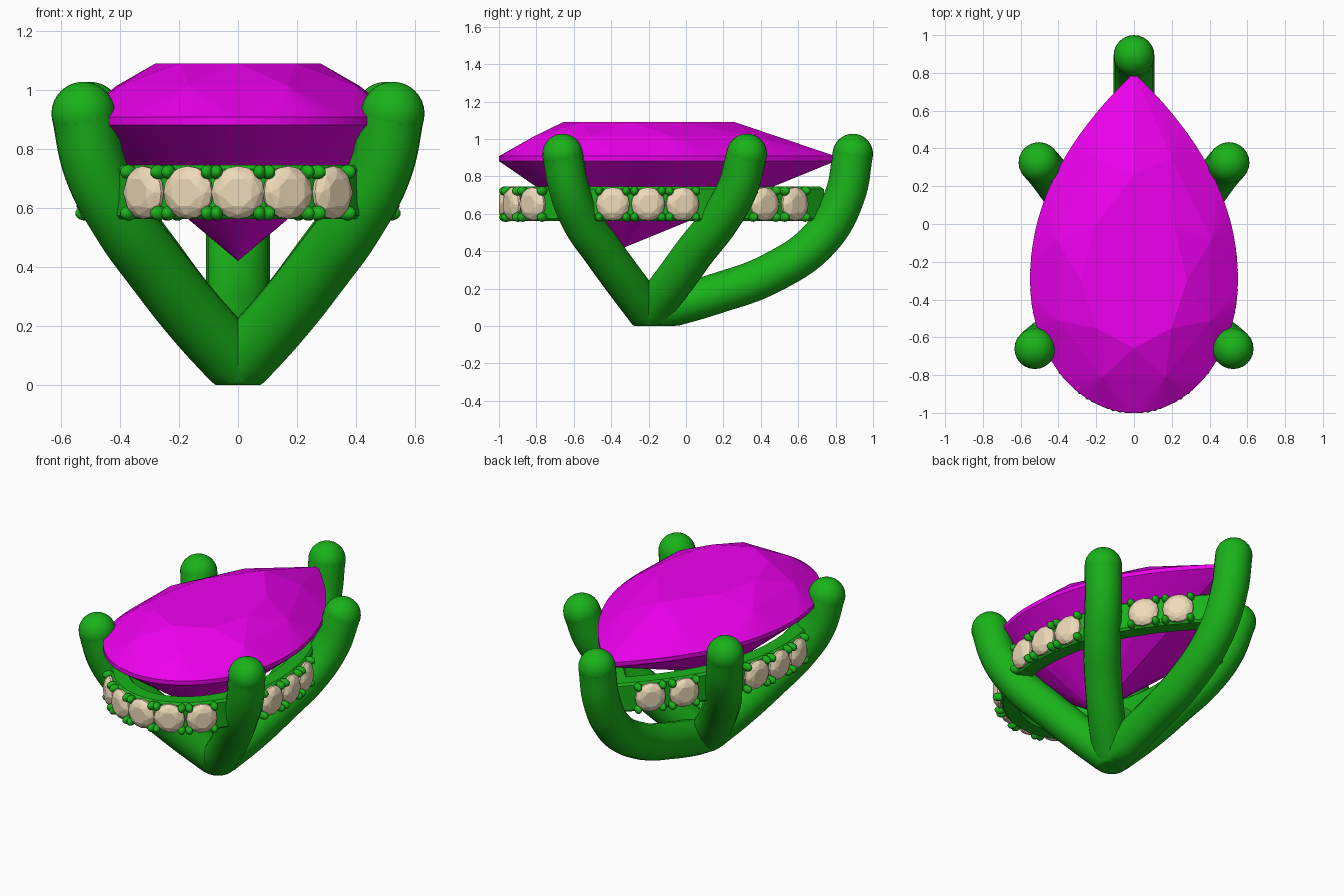
import bpy, bmesh, math
from mathutils import Vector, Matrix

if "Cube" in bpy.data.objects:
    bpy.data.objects.remove(bpy.data.objects["Cube"])


def material(name, rgb):
    m = bpy.data.materials.new(name)
    m.diffuse_color = (*rgb, 1)
    m.use_nodes = True
    m.node_tree.nodes["Principled BSDF"].inputs["Base Color"].default_value = m.diffuse_color
    return m


GREEN = material("green_metal", (0.01, 0.45, 0.01))
MAGENTA = material("magenta_gem", (0.85, 0.0, 0.85))
TAN = material("tan_stone", (0.85, 0.70, 0.48))


def finish(name, bm, mat, smooth=None):
    bmesh.ops.recalc_face_normals(bm, faces=bm.faces)
    me = bpy.data.meshes.new(name)
    bm.to_mesh(me)
    bm.free()
    me.materials.append(mat)
    ob = bpy.data.objects.new(name, me)
    bpy.context.collection.objects.link(ob)
    if smooth:
        bpy.ops.object.select_all(action='DESELECT')
        bpy.context.view_layer.objects.active = ob
        ob.select_set(True)
        bpy.ops.object.shade_smooth_by_angle(angle=math.radians(smooth))
    return ob


# Pear outline: a runs 0..1 counter-clockwise from the right, tip at a = 0.25
def outline(a, inset=0.0):
    a %= 1
    if a < 0.5:
        u = 1 - abs(1 - 4 * a)
        x = 0.55 * (1 - u ** 2.1) * (1 if a < 0.25 else -1)
        y = 1.1 * u * (1 - inset * 1.41 / 1.1)
    else:
        x = 0.55 * math.cos(2 * math.pi * a)
        y = 0.7 * math.sin(2 * math.pi * a) * (1 - inset / 0.7)
    return Vector((x * (1 - inset / 0.55), y - 0.3, 0))


def angle_at(y):
    if y > -0.3:
        return (y + 0.3) / 4.4
    return 1 - math.asin(min(1, (-0.3 - y) / 0.7)) / (2 * math.pi)


def hull(bm, pts):
    vs = [bm.verts.new(p) for p in pts]
    r = bmesh.ops.convex_hull(bm, input=vs)
    junk = {v for v in r["geom_interior"] + r["geom_unused"]
            if isinstance(v, bmesh.types.BMVert)}
    bmesh.ops.delete(bm, geom=list(junk), context='VERTS')


# Large pear gem: rings of (count, phase, scale, height) hulled into facets
centre = Vector((0, -0.3, 0))
pts = [Vector((0, -0.33, 0.42))]
for n, phase, s, z in ((8, 0, 0.51, 1.09), (8, 0.5, 0.79, 1.015), (96, 0, 1, 0.908),
                       (96, 0, 1, 0.882), (8, 0.5, 0.6, 0.69)):
    for k in range(n):
        p = centre + (outline((k + phase) / n) - centre) * s
        pts.append(Vector((p.x, p.y, z)))
bm = bmesh.new()
hull(bm, pts)
finish("pear_gem", bm, MAGENTA)

# Band under the gem: rounded rectangular section swept along the outline
section = [(0.045, 0.575), (0.045, 0.732), (0.058, 0.745), (0.14, 0.745),
           (0.15, 0.735), (0.15, 0.575), (0.14, 0.562), (0.058, 0.562)]
bm = bmesh.new()
N = 96
rings = [[bm.verts.new(outline(i / N, d) + Vector((0, 0, z))) for d, z in section]
         for i in range(N)]
for i in range(N):
    r, q = rings[i], rings[(i + 1) % N]
    for j in range(8):
        k = (j + 1) % 8
        bm.faces.new((r[j], r[k], q[k], q[j]))
finish("stone_band", bm, GREEN, 40)

# Small stones facing outward, each with four holding beads
stones, beads = bmesh.new(), bmesh.new()
spots = [(-1.0, 1)] + [(y, s) for s in (1, -1)
                       for y in (-0.96, -0.845, -0.395, -0.2, -0.01, 0.44, 0.605)]
for y, side in spots:
    a = angle_at(y)
    t = (outline(a + 0.002) - outline(a - 0.002)).normalized()
    p = outline(a)
    t.x *= side
    p.x *= side
    n = Vector((t.y, -t.x, 0)) * side
    up = Vector((0, 0, 1))
    frame = Matrix((t, up, n)).transposed().to_4x4()
    frame.translation = p - n * 0.03 + Vector((0, 0, 0.652))
    pts = [frame @ Vector((0, 0, -0.09))]
    for count, phase, r, h in ((8, 0.5, 0.05, 0.03), (8, 0, 0.075, 0.019),
                               (16, 0, 0.09, 0.0), (16, 0, 0.09, -0.012)):
        for k in range(count):
            w = 2 * math.pi * (k + phase) / count
            pts.append(frame @ Vector((r * math.cos(w), r * math.sin(w), h)))
    hull(stones, pts)
    for sx in (-1, 1):
        for sz in (-1, 1):
            m = frame @ Matrix.Translation((sx * 0.073, sz * 0.07, -0.005)) \
                @ Matrix.Diagonal((0.022, 0.025, 0.034, 1))
            bmesh.ops.create_uvsphere(beads, u_segments=14, v_segments=10, radius=1, matrix=m)
finish("small_stones", stones, TAN)
finish("stone_beads", beads, GREEN, 60)


# Prongs: tapered-free round tubes from the base, with ball ends
def prong(name, path):
    cu = bpy.data.curves.new(name, 'CURVE')
    cu.dimensions = '3D'
    cu.bevel_depth = 0.108
    cu.bevel_resolution = 6
    cu.resolution_u = 8
    sp = cu.splines.new('BEZIER')
    sp.bezier_points.add(len(path) - 1)
    for b, co in zip(sp.bezier_points, path):
        b.co = co
        b.handle_left_type = b.handle_right_type = 'AUTO'
    tmp = bpy.data.objects.new(name + "_path", cu)
    bpy.context.collection.objects.link(tmp)
    bpy.context.view_layer.update()
    me = bpy.data.meshes.new_from_object(tmp.evaluated_get(bpy.context.evaluated_depsgraph_get()))
    bm = bmesh.new()
    bm.from_mesh(me)
    bpy.data.objects.remove(tmp)
    bpy.data.meshes.remove(me)
    for end in (path[0], path[-1]):
        bmesh.ops.create_uvsphere(bm, u_segments=24, v_segments=16, radius=0.108,
                                  matrix=Matrix.Translation(end))
    # flat foot
    for v in bm.verts:
        v.co.z = max(v.co.z, 0)
    finish(name, bm, GREEN, 50)


base = (0, -0.2, 0.07)
front = [(0.15, -0.325, 0.235), (0.28, -0.445, 0.4), (0.395, -0.555, 0.56),
         (0.485, -0.625, 0.735), (0.525, -0.66, 0.92)]
middle = [(0.15, -0.07, 0.235), (0.275, 0.05, 0.4), (0.385, 0.175, 0.56),
          (0.46, 0.275, 0.735), (0.503, 0.325, 0.92)]
for label, s in (("right", 1), ("left", -1)):
    for part, path in (("front", front), ("middle", middle)):
        prong(f"{part}_{label}_prong", [base] + [(x * s, y, z) for x, y, z in path])
prong("back_prong", [base, (0.2, 0, 0)] and
      [base, (0, 0.15, 0.17), (0, 0.46, 0.285), (0, 0.72, 0.47), (0, 0.85, 0.7), (0, 0.892, 0.92)])
